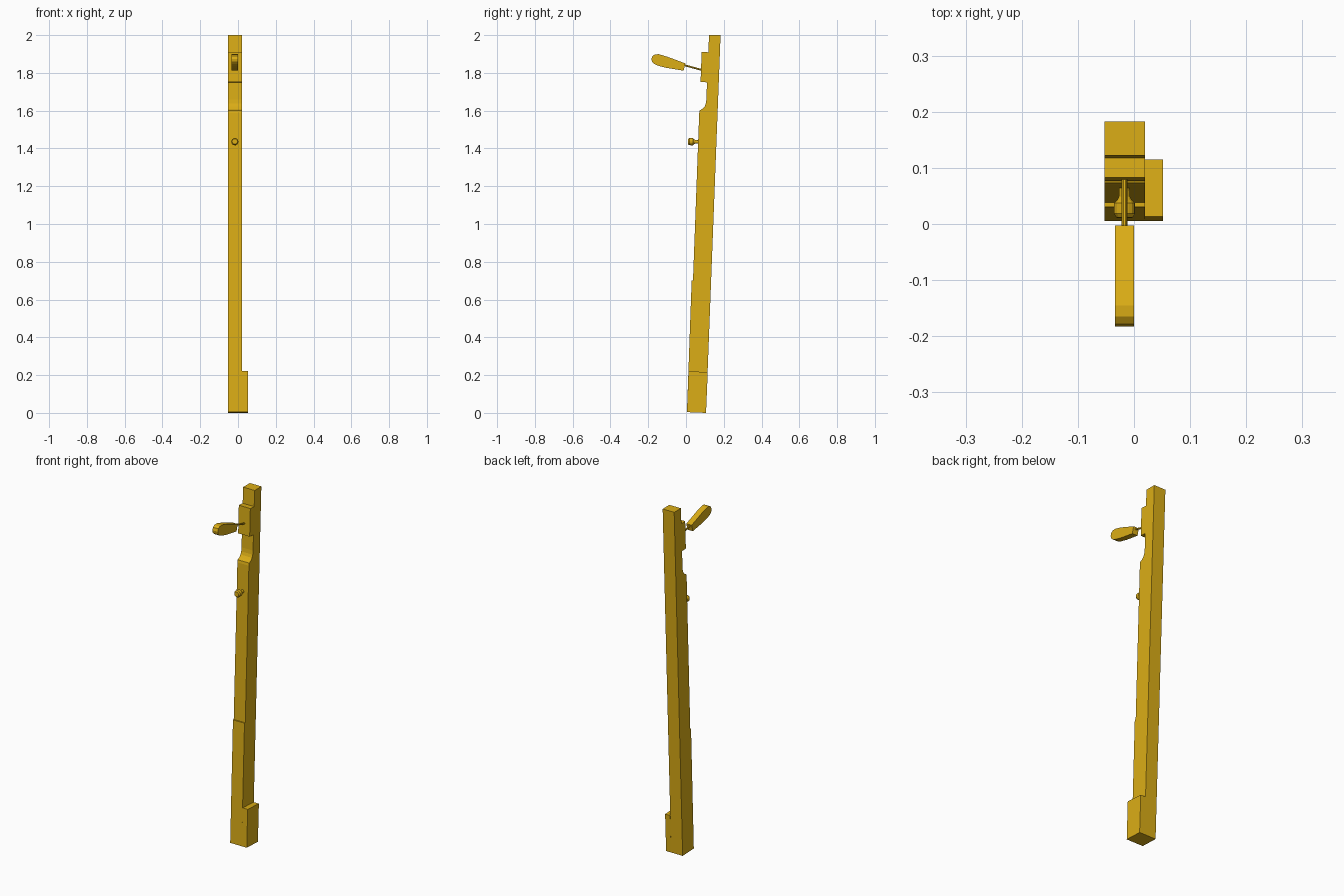
import bpy, bmesh, math
from mathutils import Vector, Matrix

if "Cube" in bpy.data.objects:
    bpy.data.objects.remove(bpy.data.objects["Cube"])

gold = bpy.data.materials.new("mustard_gold")
gold.diffuse_color = (0.71, 0.42, 0.008, 1)
gold.use_nodes = True
gold.node_tree.nodes["Principled BSDF"].inputs["Base Color"].default_value = gold.diffuse_color


def finish(bm, name):
    bmesh.ops.recalc_face_normals(bm, faces=bm.faces)
    me = bpy.data.meshes.new(name)
    bm.to_mesh(me)
    bm.free()
    me.materials.append(gold)
    ob = bpy.data.objects.new(name, me)
    bpy.context.collection.objects.link(ob)
    return ob


def extrude_x(name, profile, x0, x1):
    """Side profile of (y, z) points, extruded from x0 to x1."""
    bm = bmesh.new()
    face = bm.faces.new([bm.verts.new((x0, y, z)) for y, z in profile])
    new = bmesh.ops.extrude_face_region(bm, geom=[face])["geom"]
    bmesh.ops.translate(bm, vec=(x1 - x0, 0, 0),
                        verts=[v for v in new if isinstance(v, bmesh.types.BMVert)])
    return finish(bm, name)


def lathe(name, rings, start, direction, sides):
    """Solid of revolution: rings of (distance, radius) along a direction."""
    bm = bmesh.new()
    rot = Vector(direction).to_track_quat('Z', 'Y').to_matrix()
    loops = []
    for d, r in rings:
        loops.append([bm.verts.new(Vector(start) + rot @ Vector(
            (r * math.cos(2 * math.pi * i / sides), r * math.sin(2 * math.pi * i / sides), d)))
            for i in range(sides)])
    for a, b in zip(loops, loops[1:]):
        for i in range(sides):
            j = (i + 1) % sides
            bm.faces.new((a[i], a[j], b[j], b[i]))
    bm.faces.new(loops[0])
    bm.faces.new(loops[-1])
    return finish(bm, name)


# leaning post with stepped front
extrude_x("post", [
    (0.005, 0.004), (0.030, 0.70), (0.037, 0.70), (0.070, 1.588), (0.073, 1.602),
    (0.088, 1.610), (0.099, 1.622), (0.105, 1.638), (0.108, 1.66), (0.111, 1.75),
    (0.077, 1.752), (0.083, 1.911), (0.118, 1.909), (0.122, 2.0),
    (0.183, 2.0), (0.106, 0.0)], -0.053, 0.02)

# side block at the foot
extrude_x("foot_block", [(0.005, 0.004), (0.013, 0.221), (0.115, 0.215), (0.106, 0.0)],
          0.02, 0.052)

# small turned knob
lathe("knob", [(0, 0.009), (0.022, 0.010), (0.028, 0.013), (0.034, 0.019),
               (0.053, 0.019), (0.060, 0.014)],
      (-0.017, 0.071, 1.434), (0, -1, 0.04), 16)

# thin lever rod
lathe("lever_rod", [(0, 0.005), (0.11, 0.005)],
      (-0.017, 0.09, 1.814), (0, -1, 0.27), 10)

# flat rounded lever handle
extrude_x("lever_handle", [
    (-0.003, 1.850), (-0.013, 1.812), (-0.10, 1.826), (-0.145, 1.837), (-0.168, 1.847),
    (-0.180, 1.859), (-0.183, 1.874), (-0.178, 1.889), (-0.165, 1.898), (-0.145, 1.899),
    (-0.10, 1.886)], -0.034, 0.0)
